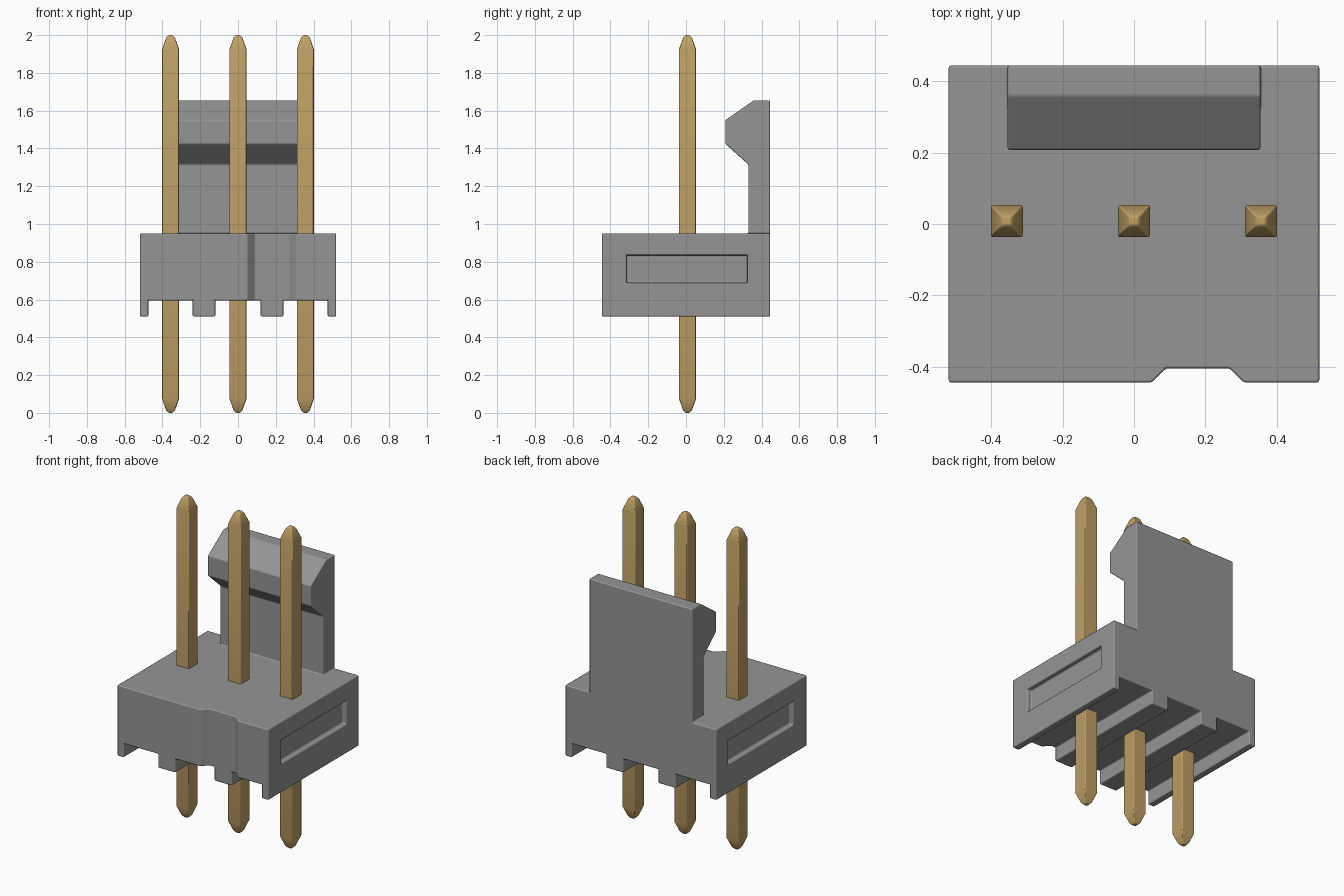
import bpy, bmesh, math
from mathutils import Vector

cube = bpy.data.objects.get("Cube")
if cube:
    bpy.data.objects.remove(cube, do_unlink=True)


def material(name, rgb):
    m = bpy.data.materials.new(name)
    m.use_nodes = True
    m.diffuse_color = (*rgb, 1)
    m.node_tree.nodes["Principled BSDF"].inputs["Base Color"].default_value = (*rgb, 1)
    return m


grey = material("grey plastic", (0.30, 0.30, 0.30))
gold = material("gold metal", (0.52, 0.35, 0.13))


def prism(name, profile, axis, start, end, mat):
    """Extrude a 2D outline along one axis; the outline uses the other two in order."""
    bm = bmesh.new()
    points = []
    for p in profile:
        co = list(p)
        co.insert(axis, start)
        points.append(bm.verts.new(co))
    face = bm.faces.new(points)
    moved = bmesh.ops.extrude_face_region(bm, geom=[face])["geom"]
    offset = Vector((0, 0, 0))
    offset[axis] = end - start
    bmesh.ops.translate(bm, vec=offset, verts=[v for v in moved if isinstance(v, bmesh.types.BMVert)])
    bmesh.ops.recalc_face_normals(bm, faces=bm.faces)
    return finish(name, bm, mat)


def finish(name, bm, mat):
    mesh = bpy.data.meshes.new(name)
    bm.to_mesh(mesh)
    bm.free()
    mesh.materials.append(mat)
    ob = bpy.data.objects.new(name, mesh)
    bpy.context.collection.objects.link(ob)
    return ob


def select(ob):
    bpy.ops.object.select_all(action="DESELECT")
    ob.select_set(True)
    bpy.context.view_layer.objects.active = ob


def combine(ob, other, operation):
    mod = ob.modifiers.new(operation, "BOOLEAN")
    mod.operation, mod.solver, mod.object = operation, "EXACT", other
    select(ob)
    bpy.ops.object.modifier_apply(modifier=mod.name)
    bpy.data.objects.remove(other, do_unlink=True)


def soften(ob, width, segments):
    mod = ob.modifiers.new("soft edges", "BEVEL")
    mod.width, mod.segments, mod.limit_method = width, segments, "ANGLE"
    mod.angle_limit = math.radians(25)
    mod.harden_normals = True
    select(ob)
    bpy.ops.object.shade_smooth_by_angle(angle=math.radians(35))


# Housing: block with three grooves along its underside
BOTTOM, GROOVE, TOP, SIDE, DEPTH = 0.51, 0.595, 0.95, 0.52, 0.445
outline = [(-SIDE, TOP), (-SIDE, BOTTOM)]
for left, right in ((-0.475, -0.24), (-0.12, 0.12), (0.24, 0.475)):
    outline += [(left, BOTTOM), (left, GROOVE), (right, GROOVE), (right, BOTTOM)]
outline += [(SIDE, BOTTOM), (SIDE, TOP)]
housing = prism("housing_with_latch", outline, 1, -DEPTH, DEPTH, grey)

# Latch: upright wall with a forward hook
hook = [(0.33, 0.85), (0.33, 1.315), (0.208, 1.425), (0.208, 1.55),
        (0.36, 1.655), (DEPTH, 1.655), (DEPTH, 0.85)]
combine(housing, prism("latch", hook, 0, -0.355, 0.355, grey), "UNION")

# Keying notch down the front
notch = [(0.02, -0.475), (0.09, -0.405), (0.268, -0.405), (0.338, -0.475)]
combine(housing, prism("notch_cutter", notch, 2, 0.4, 1.1, grey), "DIFFERENCE")

# Shallow recess in each end
window = [(-0.315, 0.69), (0.325, 0.69), (0.325, 0.835), (-0.315, 0.835)]
for s in (-1, 1):
    combine(housing, prism("recess_cutter", window, 0, s * 0.49, s * 0.6, grey), "DIFFERENCE")
soften(housing, 0.007, 2)

# Pins: square bars with tapered, blunted ends
rings = [(0, 0.012), (0.015, 0.024), (0.075, 0.045), (1.925, 0.045), (1.985, 0.024), (2, 0.012)]
for name, x in (("right_pin", -0.357), ("middle_pin", 0), ("left_pin", 0.357)):
    bm = bmesh.new()
    loops = [[bm.verts.new((x + a * r, 0.008 + b * r, z))
              for a, b in ((-1, -1), (1, -1), (1, 1), (-1, 1))] for z, r in rings]
    for low, high in zip(loops, loops[1:]):
        for i in range(4):
            j = (i + 1) % 4
            bm.faces.new((low[i], low[j], high[j], high[i]))
    bm.faces.new(loops[0][::-1])
    bm.faces.new(loops[-1])
    soften(finish(name, bm, gold), 0.006, 2)
